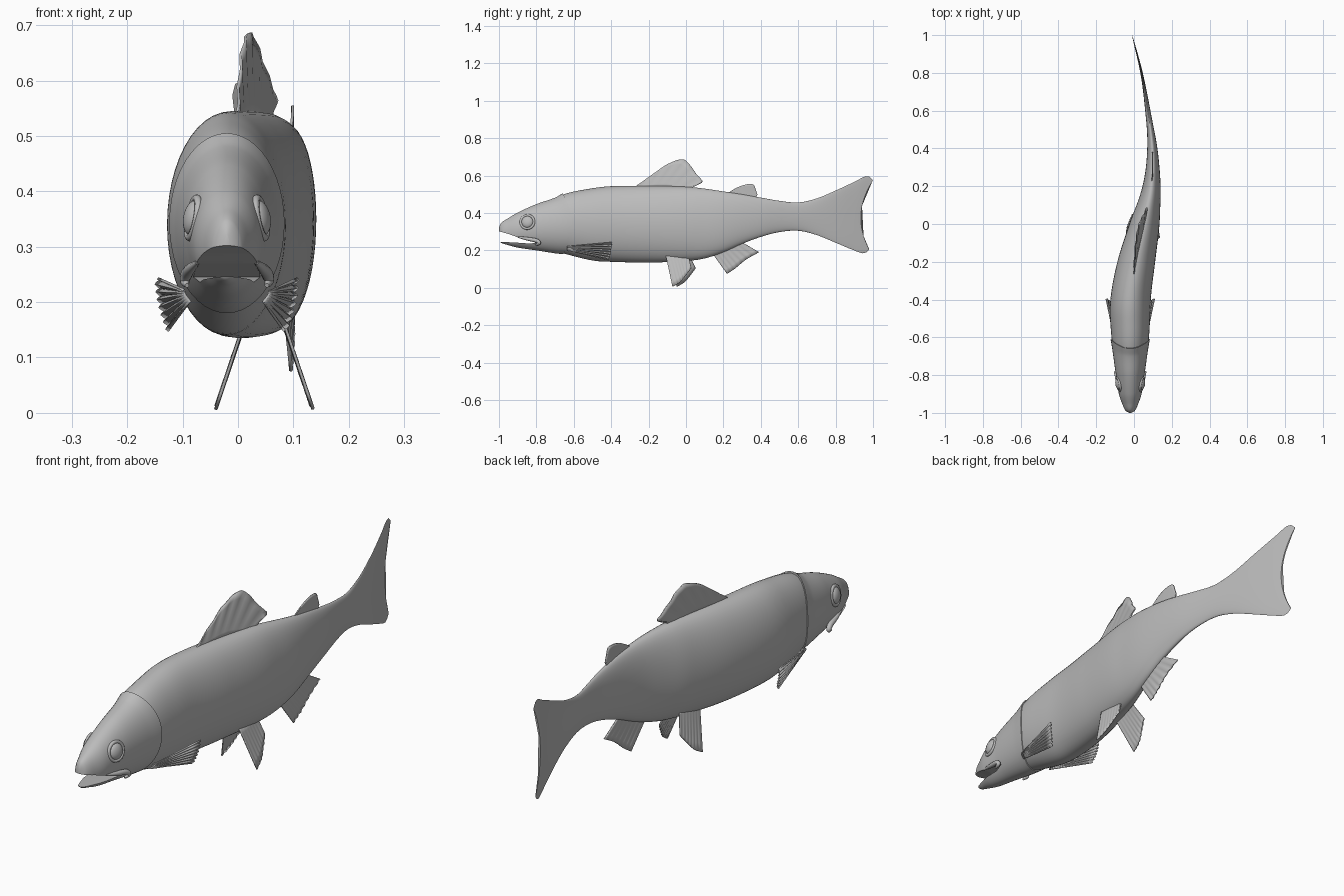
import bpy
import bmesh
from math import sin, cos, pi
from mathutils import Vector

default_cube = bpy.data.objects.get("Cube")
if default_cube:
    bpy.data.objects.remove(default_cube, do_unlink=True)

# Single plain grey for the whole fish
grey = bpy.data.materials.new("plain_grey")
grey.use_nodes = True
COLOUR = (0.5, 0.5, 0.5, 1)
grey.diffuse_color = COLOUR
grey.node_tree.nodes["Principled BSDF"].inputs["Base Color"].default_value = COLOUR


def smooth_at(keys, t):
    """Cubic interpolation of rows whose first entry is the parameter."""
    t = min(max(t, keys[0][0]), keys[-1][0])
    i = max(k for k in range(len(keys) - 1) if keys[k][0] <= t)
    a, b = keys[i], keys[i + 1]
    before, after = keys[max(i - 1, 0)], keys[min(i + 2, len(keys) - 1)]
    step = b[0] - a[0]
    s = (t - a[0]) / step
    row = []
    for k in range(1, len(a)):
        ma = (b[k] - before[k]) / (b[0] - before[0]) * step
        mb = (after[k] - a[k]) / (after[0] - a[0]) * step
        row.append((2 * s**3 - 3 * s**2 + 1) * a[k] + (s**3 - 2 * s**2 + s) * ma
                   + (3 * s**2 - 2 * s**3) * b[k] + (s**3 - s**2) * mb)
    return row


# Sideways swimming bend of the spine: (y, x)
SPINE = [(-1, -.02), (-.6, -.02), (-.4, -.018), (-.2, .012), (0, .055),
         (.2, .093), (.4, .097), (.6, .073), (.8, .04), (1, -.01)]


def spine(y):
    return smooth_at(SPINE, y)[0]


def finish(obj, angle=50):
    obj.data.materials.clear()
    obj.data.materials.append(grey)
    bpy.ops.object.select_all(action='DESELECT')
    obj.select_set(True)
    bpy.context.view_layer.objects.active = obj
    bpy.ops.object.shade_smooth_by_angle(angle=angle * pi / 180)
    return obj


def mesh_object(name, verts, faces):
    mesh = bpy.data.meshes.new(name)
    mesh.from_pydata(verts, [], faces)
    bm = bmesh.new()
    bm.from_mesh(mesh)
    bmesh.ops.recalc_face_normals(bm, faces=bm.faces)
    bm.to_mesh(mesh)
    bm.free()
    obj = bpy.data.objects.new(name, mesh)
    bpy.context.collection.objects.link(obj)
    return obj


def loft(name, keys, shift, rings=64, sides=48):
    """Oval sections (y, bottom, top, half width); shift moves points along y."""
    verts, faces = [], []
    first, last = keys[0][0], keys[-1][0]
    for r in range(rings):
        y = first + (last - first) * r / (rings - 1)
        low, high, half = smooth_at(keys, y)
        for s in range(sides):
            a = 2 * pi * s / sides
            yy = y + shift(y, sin(a))
            verts.append((spine(yy) + half * cos(a), yy,
                          (low + high) / 2 + (high - low) / 2 * sin(a)))
    for r in range(rings - 1):
        for s in range(sides):
            n = (s + 1) % sides
            faces.append((r * sides + s, r * sides + n,
                          (r + 1) * sides + n, (r + 1) * sides + s))
    faces.append(tuple(range(sides)))
    faces.append(tuple(range((rings - 1) * sides, rings * sides)))
    return mesh_object(name, verts, faces)


# Body running into the forked tail fin
def tail_fork(y, u):
    fade = max(0, (y - .6) / .4) ** 2
    return -fade * (.055 * (1 - u * u) + .01 * (1 - u))


BODY = [(-.74, .21, .45, .07), (-.66, .185, .498, .092), (-.5, .146, .532, .106),
        (-.4, .139, .543, .107), (-.2, .135, .545, .1), (0, .143, .54, .08),
        (.1, .157, .53, .063), (.2, .19, .515, .048), (.3, .235, .5, .036),
        (.4, .272, .482, .027), (.5, .298, .465, .019), (.6, .305, .456, .014),
        (.7, .282, .478, .01), (.8, .243, .52, .007), (.9, .204, .566, .005),
        (.97, .184, .598, .004), (1, .205, .575, .003)]
finish(loft("body", BODY, tail_fork, 90))


# Head with a rounded gill cover edge standing just proud of the body
def gill_edge(y, u):
    fade = max(0, (y + .8) / .14) ** 2
    return fade * (.05 * (1 - u * u) - .005 * (u < 0) * u)


HEAD = [(-1, .262, .322, .006), (-.99, .242, .345, .024), (-.95, .228, .372, .043),
        (-.9, .215, .402, .06), (-.8, .2, .447, .075), (-.7, .184, .482, .093),
        (-.66, .18, .505, .104)]
head = loft("head", HEAD, gill_edge)

# Open mouth cut out as a wedge
profile = [(-1.1, .31), (-1, .302), (-.95, .288), (-.9, .27), (-.84, .258),
           (-.785, .245), (-.83, .236), (-.9, .241), (-1.1, .252)]
n = len(profile)
wedge = mesh_object("mouth_cutter", [(x, y, z) for x in (-.3, .3) for y, z in profile],
                    [tuple(range(n)), tuple(range(n, 2 * n))]
                    + [(i, (i + 1) % n, (i + 1) % n + n, i + n) for i in range(n)])
wedge.hide_render = True
cut = head.modifiers.new("mouth", 'BOOLEAN')
cut.operation = 'DIFFERENCE'
cut.solver = 'EXACT'
cut.object = wedge
bpy.context.view_layer.objects.active = head
bpy.ops.object.modifier_apply(modifier="mouth")
bpy.data.objects.remove(wedge, do_unlink=True)
finish(head, 40)


# Fins: a thin rippled sheet between a base line and an outer edge
def fin(name, base, edge, ripple=0.0, cols=28, rows=6, thickness=.005):
    def along(points, t):
        return Vector(smooth_at([(i / (len(points) - 1), *p)
                                 for i, p in enumerate(points)], t))
    verts, faces = [], []
    for c in range(cols + 1):
        a, b = along(base, c / cols), along(edge, c / cols)
        for r in range(rows + 1):
            p = a.lerp(b, r / rows)
            p.x += ripple * sin(c / cols * 14 * pi) * r / rows
            verts.append(p)
    w = rows + 1
    for c in range(cols):
        for r in range(rows):
            k = c * w + r
            faces.append((k, k + 1, k + w + 1, k + w))
    obj = mesh_object(name, verts, faces)
    solid = obj.modifiers.new("thickness", 'SOLIDIFY')
    solid.thickness = thickness
    solid.offset = 0
    return finish(obj)


def on_spine(points, lean=0.0, root=0.0):
    return [(spine(y) + lean * (z - root), y, z) for y, z in points]


fin("dorsal_fin",
    on_spine([(-.27, .535), (-.17, .533), (-.07, .53), (.03, .525)]),
    on_spine([(-.265, .546), (-.19, .598), (-.12, .648), (-.06, .678), (-.01, .685),
              (.025, .652), (.055, .608), (.088, .567), (.04, .548)], -.2, .54), .002)
fin("adipose_fin",
    on_spine([(.22, .505), (.29, .49), (.37, .475)]),
    on_spine([(.225, .508), (.275, .537), (.32, .552), (.36, .552), (.373, .525),
              (.382, .498)]))
fin("anal_fin",
    on_spine([(.13, .2), (.2, .225), (.28, .255)]),
    on_spine([(.22, .075), (.265, .105), (.32, .15), (.39, .19)]), .002)

# Paired parts, mirrored about the local spine
for side, label in ((1, "left"), (-1, "right")):
    def paired(points, centre):
        return [(centre + side * x, y, z) for x, y, z in points]

    back = .01 - side * .012
    fin(label + "_pelvic_fin",
        paired([(.03, -.11, .18), (.03, -.05, .18), (.025, .01, .185)], .047),
        paired([(.088, back - .07, .006), (.08, back - .03, .03), (.068, back, .065),
                (.055, back + .03, .105)], .047), .0015)
    fin(label + "_pectoral_fin",
        paired([(.078, -.635, .222), (.075, -.635, .212), (.066, -.635, .2)], -.02),
        paired([(.125, -.395, .243), (.122, -.4, .21), (.114, -.405, .178),
                (.104, -.415, .148)], -.02), .004)

    # Eye ball with a raised rim
    spot = Vector((-.02 + side * .061, -.848, .352))
    turn = (0, side * -.18, side * -.2)
    bpy.ops.mesh.primitive_uv_sphere_add(segments=32, ring_count=16, radius=1,
                                         location=spot, rotation=turn)
    eye = bpy.context.object
    eye.name = label + "_eye"
    eye.scale = (.017, .032, .032)
    finish(eye)
    bpy.ops.mesh.primitive_torus_add(major_radius=.036, minor_radius=.007,
                                     major_segments=32, minor_segments=10, location=spot,
                                     rotation=(0, pi / 2 + turn[1], turn[2]))
    rim = bpy.context.object
    rim.name = label + "_eye_rim"
    finish(rim)

    # Jaw bone hooking round the mouth corner
    path = paired([(.053, -.9, .272), (.064, -.85, .262), (.072, -.8, .252),
                   (.076, -.785, .238), (.072, -.805, .23)], -.02)
    verts, faces, sides, steps = [], [], 10, 24
    keys = [(i, *p) for i, p in enumerate(path)]
    for r in range(steps + 1):
        t = r / steps * (len(path) - 1)
        p = Vector(smooth_at(keys, t))
        d = Vector(smooth_at(keys, t + .05)) - Vector(smooth_at(keys, t - .05))
        across = d.cross(Vector((1, 0, 0))).normalized()
        size = .004 + .007 * sin(pi * r / steps)
        for s in range(sides):
            a = 2 * pi * s / sides
            verts.append(p + across * cos(a) * size + Vector((sin(a) * size, 0, 0)))
    for r in range(steps):
        for s in range(sides):
            m = (s + 1) % sides
            faces.append((r * sides + s, r * sides + m,
                          (r + 1) * sides + m, (r + 1) * sides + s))
    faces += [tuple(range(sides)), tuple(range(steps * sides, (steps + 1) * sides))]
    finish(mesh_object(label + "_jaw_bone", verts, faces))
